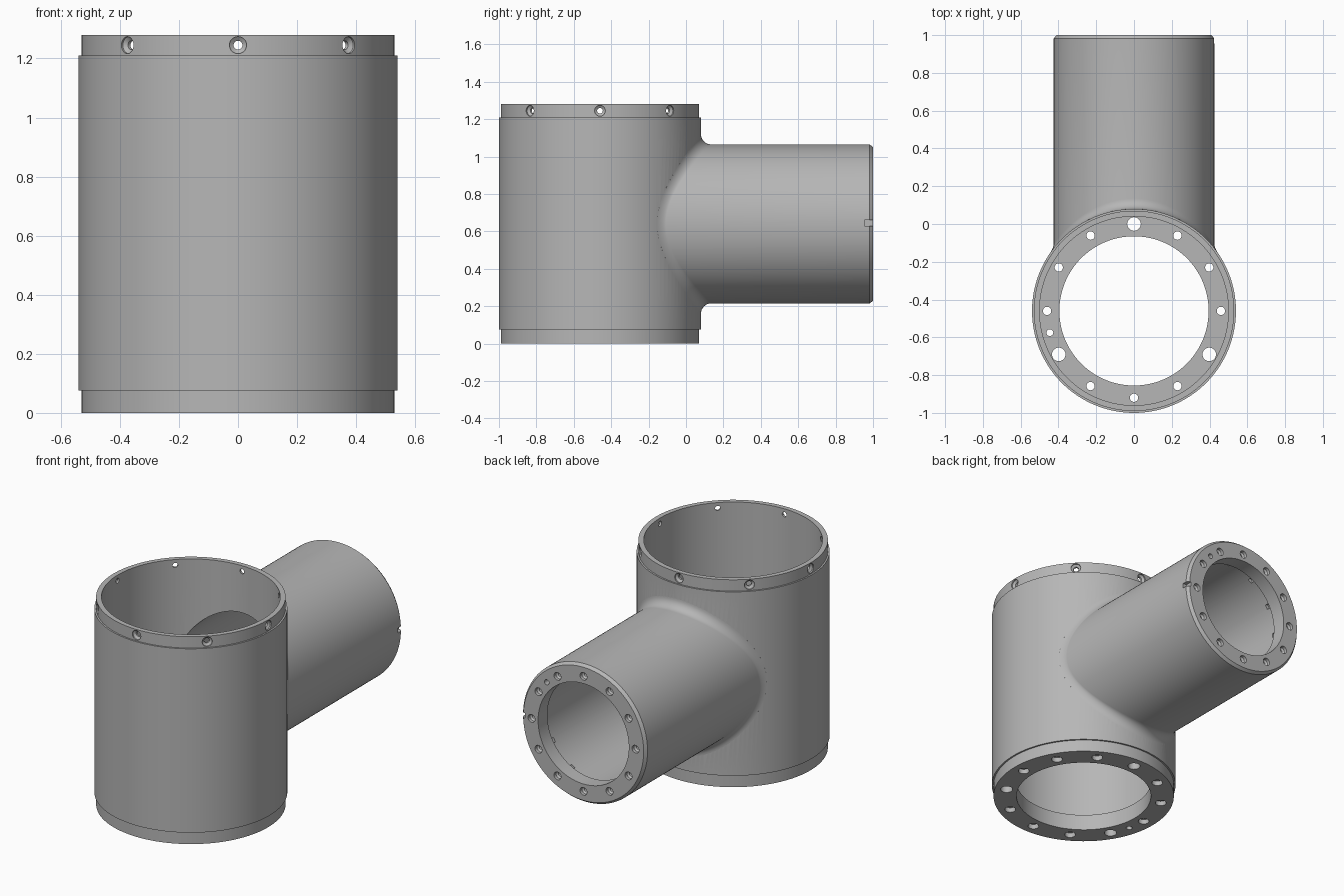
import bpy, bmesh
from math import sin, cos, pi, radians, sqrt
from mathutils import Matrix

cube = bpy.data.objects.get("Cube")
if cube:
    bpy.data.objects.remove(cube, do_unlink=True)

SEG = 128
AXIS_Y = -0.46          # main barrel axis
MAIN_R = 0.54
BRANCH_Z = 0.64         # branch axis height
BRANCH_R = 0.425
FILLET = 0.055

metal = bpy.data.materials.new("grey metal")
metal.use_nodes = True
metal.diffuse_color = (0.47, 0.47, 0.47, 1)
metal.node_tree.nodes["Principled BSDF"].inputs["Base Color"].default_value = (0.47, 0.47, 0.47, 1)

to_main = Matrix.Translation((0, AXIS_Y, 0))
to_branch = Matrix.Translation((0, 0, BRANCH_Z)) @ Matrix.Rotation(-pi / 2, 4, 'X')


def skin(bm, rings):
    """Bridge successive vertex rings."""
    n = len(rings[0])
    for a, b in zip(rings, rings[1:]):
        for i in range(n):
            j = (i + 1) % n
            bm.faces.new((a[i], a[j], b[j], b[i]))


def lathe(bm, profile, matrix, seg=SEG):
    """Closed solid turned from (radius, height) points about local z."""
    rings = []
    for r, h in profile:
        rings.append([bm.verts.new(matrix @ Matrix.Rotation(2 * pi * i / seg, 4, 'Z')
                                   @ Matrix.Translation((r, 0, h)).translation)
                      for i in range(seg)])
    skin(bm, rings)
    bm.faces.new(rings[0])
    bm.faces.new(rings[-1])


def make(name, bm):
    bmesh.ops.recalc_face_normals(bm, faces=bm.faces)
    mesh = bpy.data.meshes.new(name)
    bm.to_mesh(mesh)
    bm.free()
    mesh.materials.append(metal)
    obj = bpy.data.objects.new(name, mesh)
    bpy.context.collection.objects.link(obj)
    return obj


def turned(name, profile, matrix):
    bm = bmesh.new()
    lathe(bm, profile, matrix)
    return make(name, bm)


def combine(target, tool, operation):
    """Apply a boolean and discard the tool."""
    tool.hide_render = True
    mod = target.modifiers.new(operation.lower(), 'BOOLEAN')
    mod.operation, mod.solver, mod.object = operation, 'EXACT', tool
    bpy.context.view_layer.objects.active = target
    bpy.ops.object.modifier_apply(modifier=mod.name)
    bpy.data.objects.remove(tool, do_unlink=True)


# Main barrel with stepped ends
body = turned("tee_housing", [(0.53, 0), (0.53, 0.075), (MAIN_R, 0.075), (MAIN_R, 1.21),
                              (0.53, 1.21), (0.53, 1.28)], to_main)

# Side branch: filleted foot that follows the barrel, chamfered end
bm = bmesh.new()
STEPS = 8
columns = []
for i in range(SEG):
    a = 2 * pi * i / SEG
    rho = FILLET * (0.35 + 0.65 * sin(a) ** 2)

    def barrel_y(r):
        return AXIS_Y + sqrt(MAIN_R ** 2 - (r * cos(a)) ** 2)

    foot = BRANCH_R + rho
    points = [(foot, barrel_y(foot) - 0.02)]
    for k in range(STEPS + 1):
        t = pi / 2 * k / STEPS
        r = BRANCH_R + rho * (1 - sin(t))
        points.append((r, barrel_y(r) + rho * (1 - cos(t))))
    points += [(BRANCH_R, 0.982), (BRANCH_R - 0.014, 1.0)]
    columns.append([bm.verts.new((r * cos(a), y, BRANCH_Z + r * sin(a))) for r, y in points])
rings = list(zip(*columns))
skin(bm, rings)
bm.faces.new(rings[-1])
hub = bm.verts.new((0, -0.4, BRANCH_Z))
for i in range(SEG):
    bm.faces.new((hub, rings[0][i], rings[0][(i + 1) % SEG]))
combine(body, make("branch", bm), 'UNION')

# Hollow interiors, leaving a bolting flange at the base and the branch end
combine(body, turned("barrel_bore", [(0.395, -0.1), (0.395, 0.1), (0.5, 0.1), (0.5, 1.4)],
                     to_main), 'DIFFERENCE')
combine(body, turned("branch_bore", [(0.35, -0.3), (0.35, 0.91), (0.31, 0.91), (0.31, 1.1)],
                     to_branch), 'DIFFERENCE')

# Hole cutters
bm = bmesh.new()


def hole(profile, base, angle, radius):
    a = radians(angle)
    lathe(bm, profile, base @ Matrix.Translation((radius * cos(a), radius * sin(a), 0)), 20)


for k in range(12):
    # base flange: three large holes among counterbored small ones
    if k % 4 == 3:
        hole([(0.036, -0.05), (0.036, 0.13)], to_main, 30 * k, 0.46)
    else:
        hole([(0.032, -0.05), (0.032, 0.03), (0.022, 0.03), (0.022, 0.13)], to_main, 30 * k, 0.46)
    # branch end flange
    hole([(0.015, 0.85), (0.015, 0.97), (0.024, 0.98), (0.024, 1.05)], to_branch, 30 * k, 0.355)
# locating pin holes
hole([(0.018, -0.05), (0.018, 0.13)], to_main, 194.5, 0.46)
hole([(0.016, 0.95), (0.016, 1.05)], to_branch, -45, 0.355)
# countersunk radial holes in the top lip
for k in range(8):
    lathe(bm, [(0.015, 0.46), (0.015, 0.512), (0.029, 0.522), (0.029, 0.57)],
          Matrix.Translation((0, AXIS_Y, 1.245)) @ Matrix.Rotation(k * pi / 4, 4, 'Z')
          @ Matrix.Rotation(pi / 2, 4, 'Y'), 20)
# index notch on the branch rim
bmesh.ops.create_cube(bm, size=1, matrix=Matrix.Translation((0.425, 1.0, 0.645))
                      @ Matrix.Diagonal((0.05, 0.09, 0.03, 1)))
combine(body, make("holes", bm), 'DIFFERENCE')

# Smooth walls, crisp machined edges
bpy.ops.object.select_all(action='DESELECT')
body.select_set(True)
bpy.context.view_layer.objects.active = body
bpy.ops.object.shade_smooth_by_angle(angle=radians(30))
